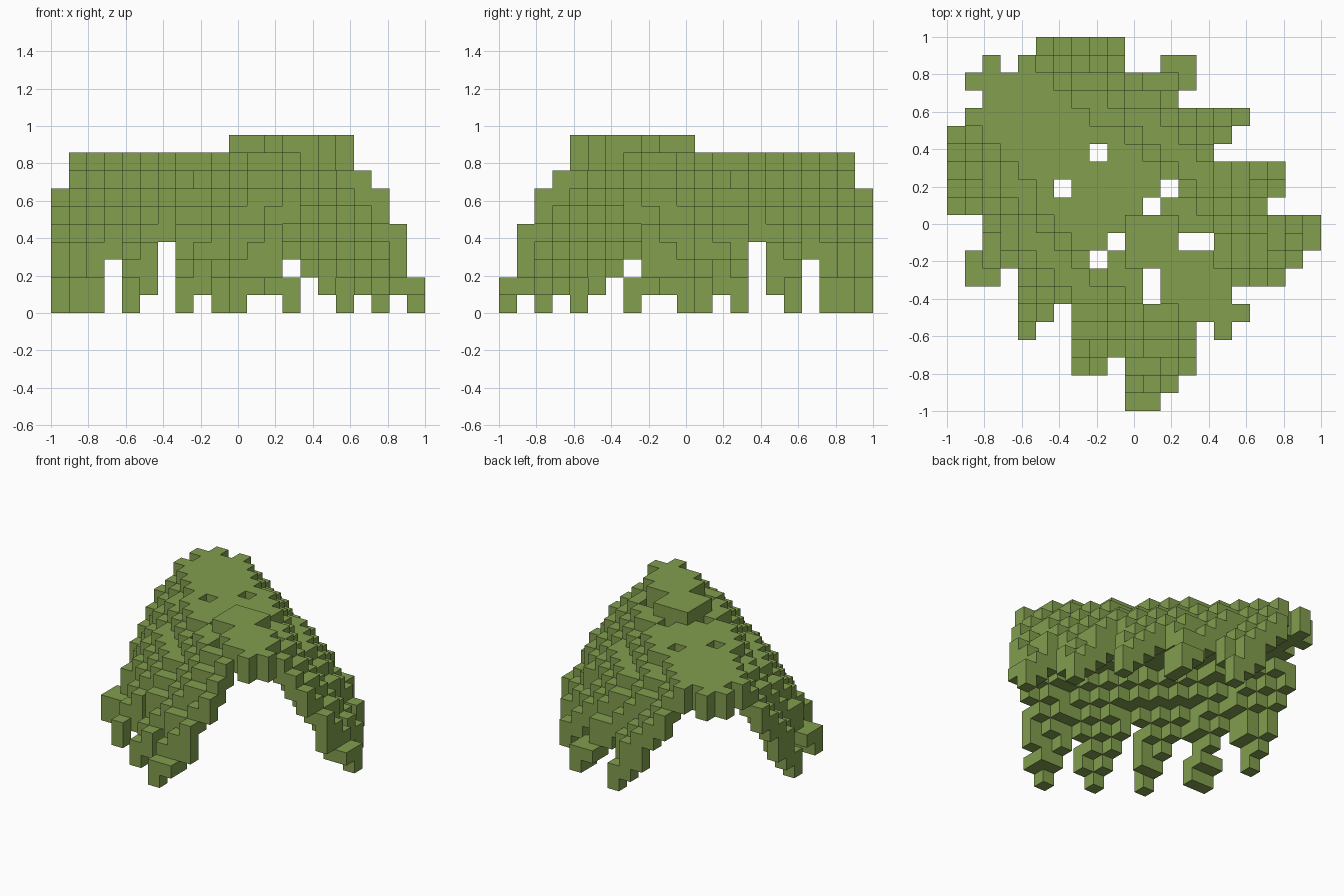
import bpy, bmesh
from mathutils import Vector

cube = bpy.data.objects.get("Cube")
if cube:
    bpy.data.objects.remove(cube, do_unlink=True)

N = 21
SIZE = 2 / N

leaf = bpy.data.materials.new("leaf_green")
leaf.use_nodes = True
GREEN = (0.223, 0.342, 0.076, 1)
leaf.diffuse_color = GREEN
leaf.node_tree.nodes["Principled BSDF"].inputs["Base Color"].default_value = GREEN

# Plan of one half of the leaf: filled runs per row, starting at the diagonal spine
RUNS = [
    [(5, 9)], [(2, 2), (4, 9), (12, 13)], [(2, 13)], [(3, 12)],
    [(4, 16)], [(5, 15)], [(6, 7), (9, 14)], [(7, 18)],
    [(8, 11), (13, 18)], [(9, 10), (12, 17)], [(10, 20)], [(11, 12), (15, 20)],
    [(12, 19)], [(13, 18)], [(14, 15)], [(15, 16)],
]
# Drooping frond tips that reach the ground
TIPS = {(20, 10), (18, 7), (16, 4), (13, 1), (13, 2), (9, 0)}


def droop(along, across):
    """Height of the arched leaf, in blocks, at a distance from the spine."""
    if along < 18:
        reach = max(9.9, 12.9 - (along - 18) ** 2 / 27)
    else:
        reach = 12.9 - (along - 18) ** 2 / 55
    crown, power = (9.0, 2.0) if along < 16 else (9.9, 1.6)
    return crown * (1 - min(1, across / reach) ** power)


def block_span(col, row):
    """Lowest and highest block of one column of the leaf."""
    along, across = col + row, col - row
    limit = 9 if row >= 10 else 8
    if (col, row) in TIPS:
        return 0, 1
    top = max(1, min(limit, int(droop(along, across))))
    low = max(1, min(top - 1, int(droop(along, across + 1.2))))
    return low, top


# Fill the blocks, mirrored across the spine
blocks = set()
for row, runs in enumerate(RUNS):
    for first, last in runs:
        for col in range(first, last + 1):
            low, top = block_span(col, row)
            for level in range(low, top + 1):
                blocks.add((col, row, level))
                blocks.add((row, col, level))


def to_world(col, row, level):
    return Vector((col * SIZE - 1, 1 - row * SIZE, level * SIZE))


# Build only the exposed faces of the blocks
bm = bmesh.new()
for block in sorted(blocks):
    for axis in range(3):
        for side in (0, 1):
            near = list(block)
            near[axis] += 2 * side - 1
            if tuple(near) in blocks:
                continue
            u, v = (axis + 1) % 3, (axis + 2) % 3
            corners = []
            for du, dv in ((0, 0), (1, 0), (1, 1), (0, 1)):
                p = list(block)
                p[axis] += side
                p[u] += du
                p[v] += dv
                corners.append(bm.verts.new(to_world(*p)))
            # Rows run against y, so the winding is flipped
            bm.faces.new(corners[::-1] if side else corners).normal_flip()
            bm.faces.ensure_lookup_table()
            face = bm.faces[-1]
            face.normal_update()
            outward = to_world(*near) - to_world(*block)
            if face.normal.dot(outward) < 0:
                face.normal_flip()
bmesh.ops.remove_doubles(bm, verts=bm.verts[:], dist=SIZE * 0.01)

mesh = bpy.data.meshes.new("palm_leaf")
bm.to_mesh(mesh)
bm.free()
mesh.materials.append(leaf)
bpy.context.collection.objects.link(bpy.data.objects.new("palm_leaf", mesh))
